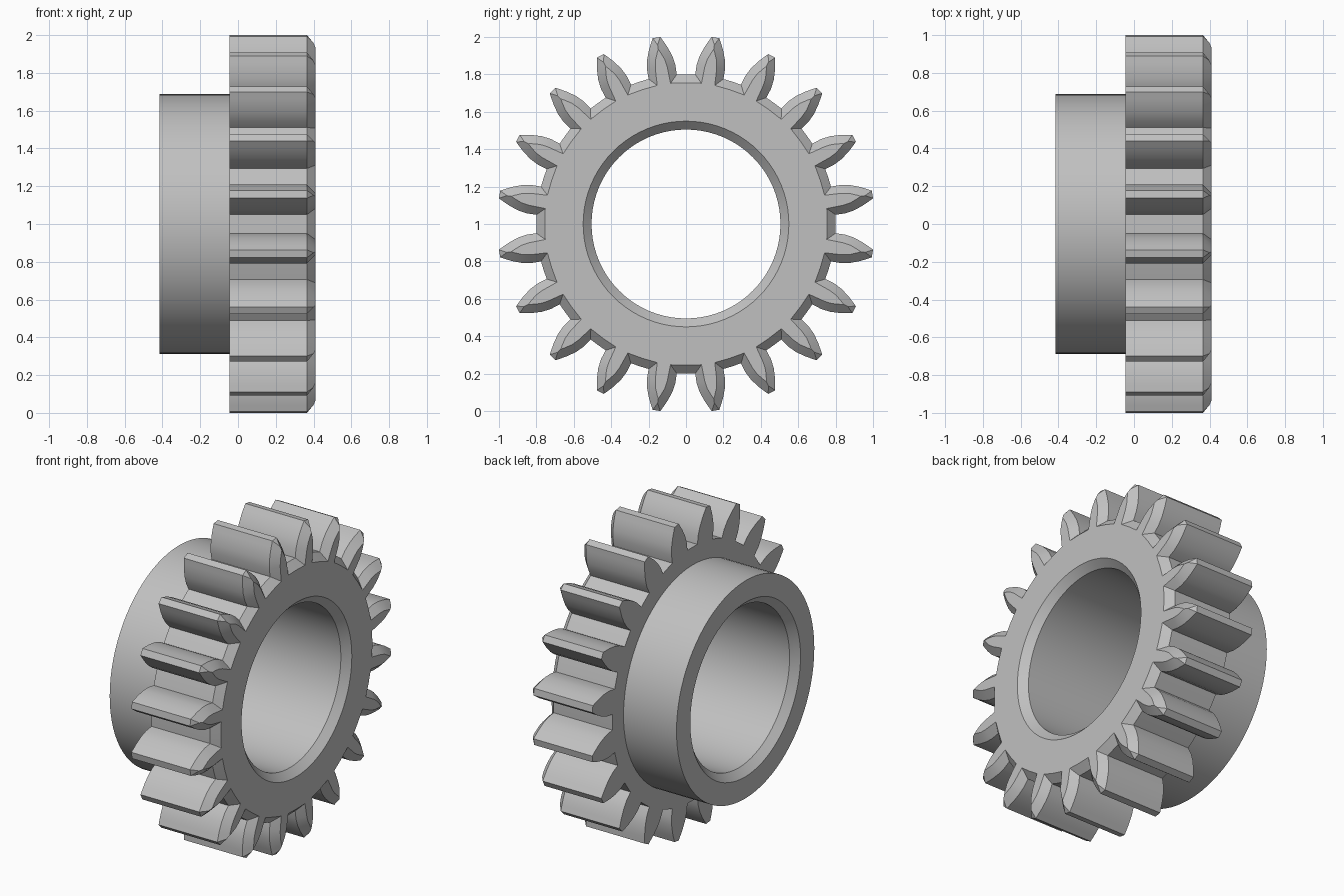
import bpy, bmesh, math

cube = bpy.data.objects.get("Cube")
if cube:
    bpy.data.objects.remove(cube, do_unlink=True)

TEETH = 20
STEP = math.tau / TEETH
BACK, FRONT, END = -0.045, 0.41, -0.415   # gear back, gear front, collar end
CH = 0.045                                # chamfer size
BORE, COLLAR, ROOT = 0.505, 0.6875, 0.8

# Tooth flank: radius, half width, chamfered radius, chamfered half width, chamfer depth
FLANK = [
    (0.797, 0.076, 0.756, 0.036, CH),
    (0.850, 0.077, 0.848, 0.032, CH),
    (0.900, 0.068, 0.888, 0.025, CH),
    (0.950, 0.050, 0.930, 0.008, CH),
    (0.975, 0.038, 0.945, 0.0, CH),
    (1.009, 0.021, 0.970, 0.0, 0.035),
]
N = len(FLANK)
PER = 2 * N + 1

bm = bmesh.new()


def point(x, r, w, a):
    """Vertex at radius r along angle a, shifted sideways by w, around the x axis."""
    c, s = math.cos(a), math.sin(a)
    return bm.verts.new((x, r * c - w * s, 1 + r * s + w * c))


def bridge(a, b):
    n = len(a)
    for i in range(n):
        j = (i + 1) % n
        bm.faces.new((a[i], a[j], b[j], b[i]))


def round_ring(x, r):
    return [point(x, r, 0, STEP * (k / 4 + 0.5)) for k in range(4 * TEETH)]


# Toothed outline at the back, at the chamfer shoulder and at the front
back, shoulder, front = [], [], []
for k in range(TEETH):
    a = STEP * (k + 0.5)
    sides = [(-1, f) for f in FLANK] + [(1, f) for f in reversed(FLANK)]
    for side, (r, w, ri, wi, d) in sides:
        back.append(point(BACK, r, side * w, a))
        shoulder.append(point(FRONT - CH, r, side * w, a))
        front.append(point(FRONT - CH + d, ri, side * wi, a))
    gap = a + STEP / 2
    back.append(point(BACK, ROOT, 0, gap))
    shoulder.append(point(FRONT - CH, ROOT, 0, gap))
    front.append(point(FRONT, ROOT - CH, 0, gap))
bridge(back, shoulder)
bridge(shoulder, front)


def end_face(loop, x, r, skip):
    """Flat tooth ends; returns the hub boundary with four points per tooth."""
    hub = []
    for k in range(TEETH):
        t = loop[k * PER:(k + 1) * PER]
        mid = point(x, r, 0, STEP * (k + 0.5))
        bm.faces.new([mid] + t[:N - skip] + t[N + 2 * skip:2 * N])
        hub += [mid, t[2 * N - 1], t[2 * N], loop[((k + 1) * PER) % len(loop)]]
    return hub


hub_back = end_face(back, BACK, 0.797, 0)
hub_front = end_face(front, FRONT, 0.756, 1)

# Collar, bore and bore chamfers
rings = [hub_back] + [round_ring(x, r) for x, r in (
    (BACK, COLLAR), (END, COLLAR), (END, BORE + CH), (END + CH, BORE),
    (FRONT - CH, BORE), (FRONT, BORE + CH))] + [hub_front]
for a, b in zip(rings, rings[1:]):
    bridge(a, b)

bmesh.ops.remove_doubles(bm, verts=bm.verts, dist=0.0001)
bmesh.ops.recalc_face_normals(bm, faces=bm.faces)

mesh = bpy.data.meshes.new("spur_gear")
bm.to_mesh(mesh)
bm.free()
gear = bpy.data.objects.new("spur_gear", mesh)
bpy.context.collection.objects.link(gear)

# Plain grey metal
grey = bpy.data.materials.new("grey_metal")
grey.use_nodes = True
colour = (0.53, 0.53, 0.53, 1)
grey.diffuse_color = colour
grey.node_tree.nodes["Principled BSDF"].inputs["Base Color"].default_value = colour
mesh.materials.append(grey)

bpy.ops.object.select_all(action="DESELECT")
gear.select_set(True)
bpy.context.view_layer.objects.active = gear
bpy.ops.object.shade_smooth_by_angle(angle=math.radians(25))
